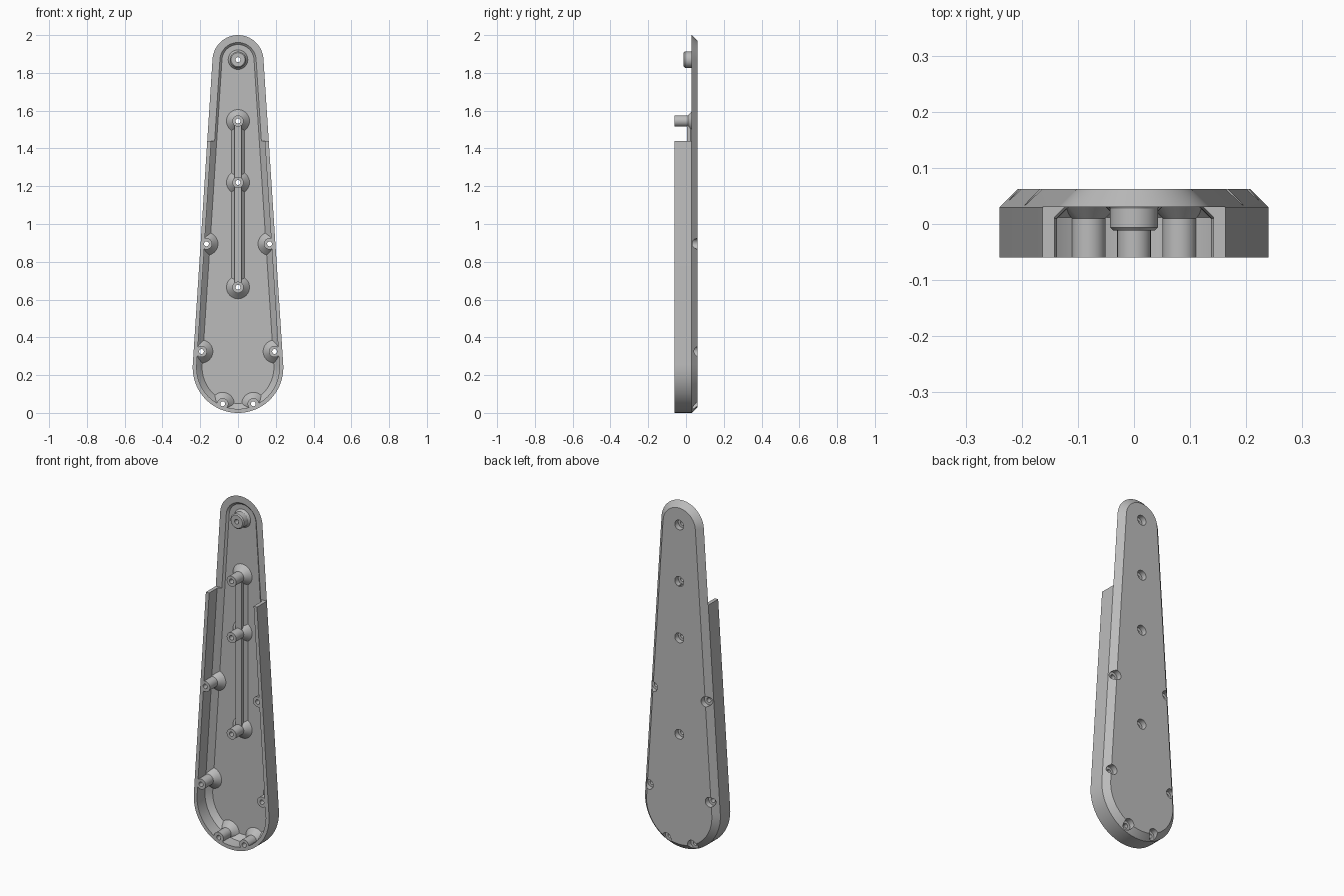
import bpy, bmesh, math

if "Cube" in bpy.data.objects:
    bpy.data.objects.remove(bpy.data.objects["Cube"], do_unlink=True)

grey = bpy.data.materials.new("plain grey")
grey.use_nodes = True
grey.diffuse_color = (0.5, 0.5, 0.5, 1)
grey.node_tree.nodes["Principled BSDF"].inputs["Base Color"].default_value = (0.5, 0.5, 0.5, 1)

LOW_Z, LOW_R, TOP_Z, TOP_R = 0.24, 0.24, 1.865, 0.135
FRONT, STEP, FLOOR, BACK = -0.06, 0.03, 0.041, 0.062
TILT = math.asin((LOW_R - TOP_R) / (TOP_Z - LOW_Z))


def loft(name, rings):
    """Closed solid skinned through rings of equal point count."""
    bm = bmesh.new()
    loops = [[bm.verts.new(p) for p in ring] for ring in rings]
    n = len(loops[0])
    for a, b in zip(loops, loops[1:]):
        for i in range(n):
            j = (i + 1) % n
            bm.faces.new((a[i], a[j], b[j], b[i]))
    bm.faces.new(loops[0])
    bm.faces.new(loops[-1])
    bmesh.ops.recalc_face_normals(bm, faces=bm.faces)
    mesh = bpy.data.meshes.new(name)
    bm.to_mesh(mesh)
    bm.free()
    mesh.materials.append(grey)
    obj = bpy.data.objects.new(name, mesh)
    bpy.context.collection.objects.link(obj)
    return obj


def outline(inset, y, n=40):
    """Teardrop outline: two arcs joined by tangent sides."""
    pts = []
    for z, r, start, end in ((TOP_Z, TOP_R, TILT, math.pi - TILT),
                             (LOW_Z, LOW_R, math.pi - TILT, 2 * math.pi + TILT)):
        for i in range(n + 1):
            t = start + (end - start) * i / n
            pts.append(((r - inset) * math.cos(t), y, z + (r - inset) * math.sin(t)))
    return pts


def turned(name, x, z, profile, n=32):
    """Solid of revolution along y from (y, radius) pairs."""
    angles = [2 * math.pi * i / n for i in range(n)]
    return loft(name, [[(x + r * math.cos(t), y, z + r * math.sin(t)) for t in angles]
                       for y, r in profile])


def combine(target, other, operation):
    mod = target.modifiers.new(operation.lower(), 'BOOLEAN')
    mod.operation, mod.solver, mod.object = operation, 'EXACT', other
    bpy.context.view_layer.objects.active = target
    bpy.ops.object.modifier_apply(modifier=mod.name)


def consume(target, other, operation):
    combine(target, other, operation)
    bpy.data.objects.remove(other, do_unlink=True)


# Chamfered tray with a sloped inner foot
shell = loft("half_shell", [outline(i, y) for i, y in (
    (0.032, BACK), (0, STEP), (0, FRONT), (0.021, FRONT), (0.021, 0.012), (0.05, FLOOR))])

# Remove the side wall around the narrow end
wall_cutter = loft("wall_cutter", [[(x, y, z) for x, y in (
    (-0.5, -0.2), (0.5, -0.2), (0.5, STEP), (-0.5, STEP))] for z in (1.44, 2.2)])
consume(shell, wall_cutter, 'DIFFERENCE')

# Central rib with flared foot
rib = loft("central_rib", [[(x, y, z) for x, y in (
    (-0.018, 0.005), (0.018, 0.005), (0.018, 0.024), (0.037, 0.043), (0.037, 0.05),
    (-0.037, 0.05), (-0.037, 0.043), (-0.018, 0.024))] for z in (0.665, 1.545)])
consume(shell, rib, 'UNION')

# Screw bosses, clipped to the outer envelope
envelope = loft("envelope", [outline(i, y) for i, y in (
    (0.033, BACK - 0.001), (0.001, STEP), (0.001, -0.08))])
edge_spots = [(s * x, z) for s in (-1, 1) for x, z in ((0.167, 0.895), (0.194, 0.325), (0.081, 0.048))]
spots = [(0, 0.665), (0, 1.22), (0, 1.545)] + edge_spots
for x, z in spots:
    boss = turned("screw_boss", x, z, ((FRONT, 0.03), (0.01, 0.03), (0.043, 0.063), (0.05, 0.063)))
    if x:
        combine(boss, envelope, 'INTERSECT')
    consume(shell, boss, 'UNION')
bpy.data.objects.remove(envelope, do_unlink=True)

# Short wide boss at the narrow end
top_spot = (0, 1.87)
top_boss = turned("top_boss", *top_spot, (
    (-0.012, 0.037), (-0.006, 0.043), (0.028, 0.043), (0.041, 0.052), (0.05, 0.052)))
consume(shell, top_boss, 'UNION')

# Through holes with counterbores in the back
for x, z in spots + [top_spot]:
    drill = turned("drill", x, z, ((-0.1, 0.013), (STEP + 0.001, 0.013), (STEP + 0.001, 0.028), (0.1, 0.028)))
    consume(shell, drill, 'DIFFERENCE')

bpy.ops.object.select_all(action='DESELECT')
shell.select_set(True)
bpy.context.view_layer.objects.active = shell
bpy.ops.object.shade_smooth_by_angle(angle=math.radians(25))
